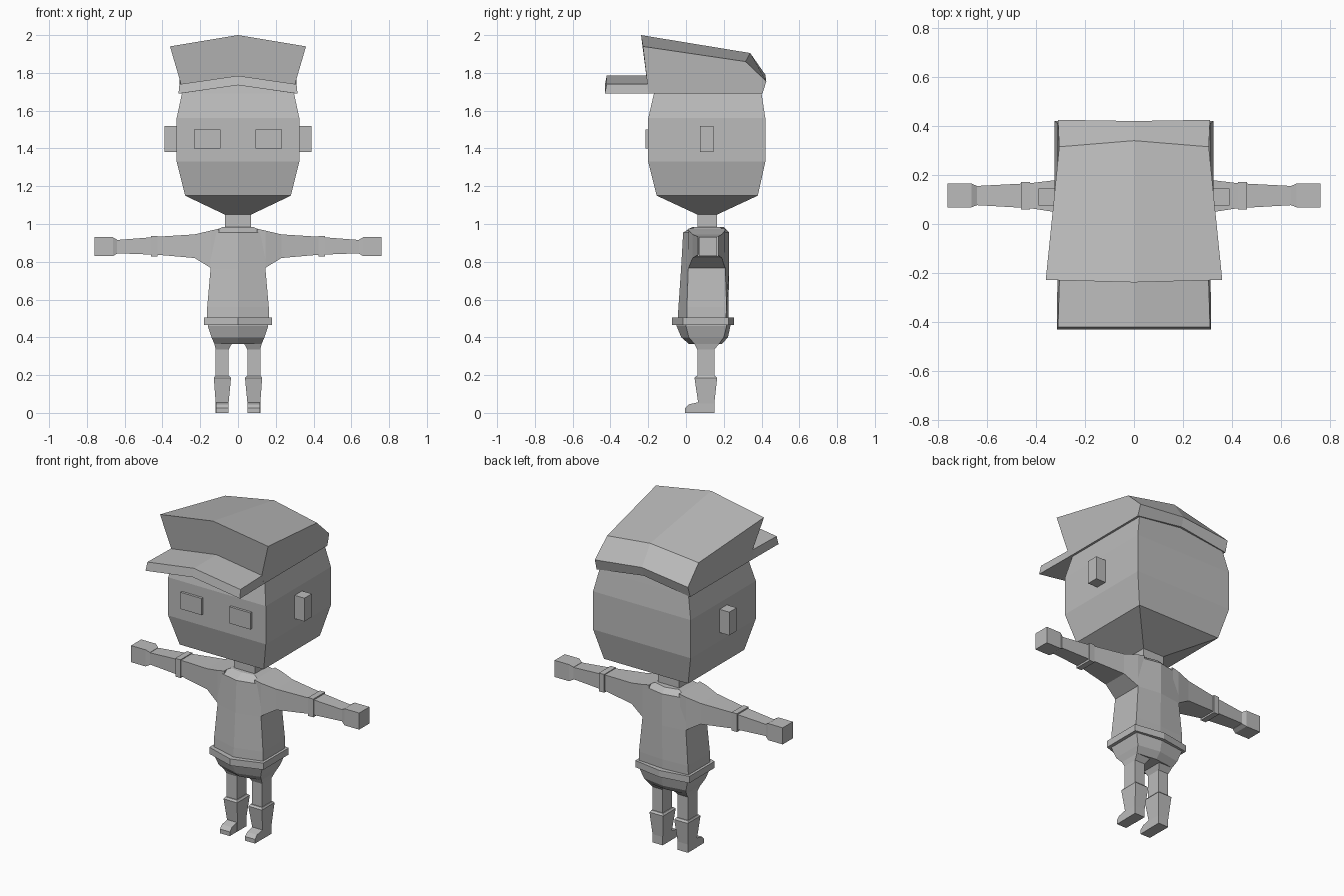
import bpy
import bmesh

grey = bpy.data.materials.new("grey")
grey.diffuse_color = (0.5, 0.5, 0.5, 1)


def loft(name, rings):
    """Skin a list of equal-length point rings and cap both ends."""
    bm = bmesh.new()
    rows = [[bm.verts.new(p) for p in ring] for ring in rings]
    n = len(rows[0])
    for a, b in zip(rows, rows[1:]):
        for i in range(n):
            j = (i + 1) % n
            bm.faces.new((a[i], a[j], b[j], b[i]))
    bm.faces.new(rows[0])
    bm.faces.new(rows[-1])
    bmesh.ops.recalc_face_normals(bm, faces=bm.faces)
    mesh = bpy.data.meshes.new(name)
    bm.to_mesh(mesh)
    bm.free()
    mesh.materials.append(grey)
    obj = bpy.data.objects.new(name, mesh)
    bpy.context.collection.objects.link(obj)
    return obj


def rect_z(z, x0, x1, y0, y1):
    return [(x0, y0, z), (x1, y0, z), (x1, y1, z), (x0, y1, z)]


def rect_x(x, z0, z1, y0, y1):
    return [(x, y0, z0), (x, y1, z0), (x, y1, z1), (x, y0, z1)]


def hexa(z, w, side0, side1, mid0, mid1):
    """Six-sided section with a ridge down the front and the back."""
    return [(-w, side0, z), (0, mid0, z), (w, side0, z),
            (w, side1, z), (0, mid1, z), (-w, side1, z)]


def pair(name, rings):
    """Build a part on the right and its mirror image on the left."""
    for side, s in (("right", 1), ("left", -1)):
        loft(f"{side}_{name}", [[(x * s, y, z) for x, y, z in r] for r in rings])


def chevron(name, profile):
    """Profile points (w, y_side, z_side, y_mid, z_mid) spanning left, middle, right."""
    loft(name, [[(-w, ys, zs) for w, ys, zs, ym, zm in profile],
                [(0, ym, zm) for w, ys, zs, ym, zm in profile],
                [(w, ys, zs) for w, ys, zs, ym, zm in profile]])


# Head and neck
loft("head", [rect_z(z, -w, w, y0, y1) for z, w, y0, y1 in (
    (1.05, .07, .06, .165), (1.15, .28, -.155, .38), (1.33, .325, -.2, .42),
    (1.56, .325, -.2, .42), (1.69, .297, -.17, .4), (1.75, .285, -.16, .39))])
loft("neck", [rect_z(z, -.07, .07, .06, .165) for z in (.96, 1.06)])
pair("ear", [rect_x(x, 1.38, 1.52, .075, .145) for x in (.31, .39)])
pair("eye", [rect_x(x, 1.4, 1.5, -.215, -.19) for x in (.093, .233)])

# Cap: crown and peak
chevron("cap_crown", [
    (.312, -.2, 1.69, -.2, 1.735), (.303, -.205, 1.745, -.205, 1.785),
    (.36, -.228, 1.94, -.238, 2.0), (.305, .315, 1.86, .34, 1.905),
    (.31, .425, 1.755, .42, 1.79), (.312, .405, 1.69, .405, 1.735)])
chevron("cap_peak", [
    (.315, -.43, 1.69, -.43, 1.735), (.31, -.42, 1.74, -.42, 1.785),
    (.303, -.19, 1.74, -.19, 1.785), (.312, -.19, 1.69, -.19, 1.735)])

# Body
loft("torso", [
    hexa(.48, .165, .005, .21, -.045, .225), hexa(.56, .163, .005, .215, -.04, .225),
    hexa(.765, .145, .012, .208, -.026, .228), hexa(.955, .145, .02, .2, -.015, .228),
    hexa(.985, .08, .045, .18, .035, .2)])
loft("belt", [hexa(z, .18, -.015, .225, -.075, .255) for z in (.465, .505)])
loft("hips", [
    hexa(.48, .16, 0, .215, -.05, .235), hexa(.46, .16, 0, .215, -.05, .235),
    hexa(.4, .14, .015, .2, -.025, .222), hexa(.365, .125, .045, .175, .015, .19)])

# Arms
pair("sleeve", [rect_x(*r) for r in (
    (.1, .765, .975, .012, .208), (.145, .768, .965, .014, .206),
    (.23, .82, .945, .035, .19), (.435, .838, .932, .066, .165))])
pair("cuff", [rect_x(x, .827, .937, .06, .172) for x in (.425, .46)])
pair("forearm", [rect_x(*r) for r in (
    (.45, .838, .93, .066, .165), (.645, .845, .915, .077, .155))])
pair("hand", [rect_x(*r) for r in (
    (.64, .843, .917, .077, .155), (.663, .83, .93, .068, .165), (.76, .83, .93, .068, .165))])

# Legs and boots
pair("leg", [rect_z(*r) for r in (
    (.38, .03, .125, .045, .175), (.365, .033, .125, .045, .175),
    (.335, .05, .118, .06, .15), (.17, .05, .118, .06, .15))])
pair("boot_shaft", [rect_z(*r) for r in (
    (.195, .045, .122, .055, .155), (.185, .037, .128, .045, .165),
    (.05, .05, .118, .065, .15), (0, .05, .118, .065, .15))])
pair("boot_toe", [[(x, -.005, 0), (x, .08, 0), (x, .08, .057), (x, .06, .055),
                   (x, .015, .045), (x, -.005, .025)] for x in (.051, .117)])
